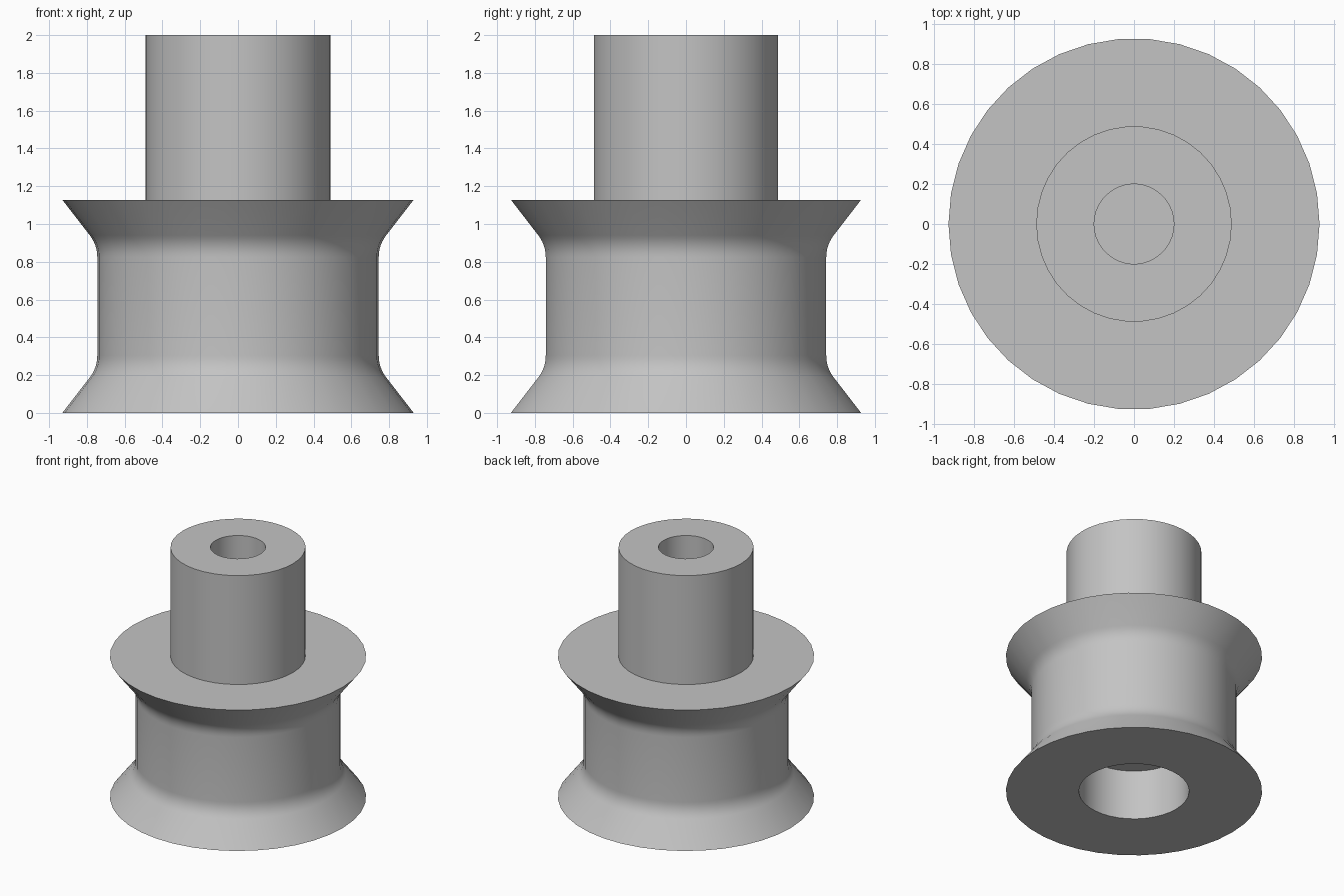
import bpy
import bmesh
from math import cos, sin, tau, radians
from mathutils import Vector

SIDES = 38

cube = bpy.data.objects.get("Cube")
if cube:
    bpy.data.objects.remove(cube, do_unlink=True)

grey = bpy.data.materials.new("plain grey")
grey.use_nodes = True
colour = (0.55, 0.55, 0.55, 1)
grey.diffuse_color = colour
grey.node_tree.nodes["Principled BSDF"].inputs["Base Color"].default_value = colour


def fillet(start, corner, end, length, steps=6):
    """Points of a rounded corner that is tangent to both legs."""
    start, corner, end = Vector(start), Vector(corner), Vector(end)
    a = corner + (start - corner).normalized() * length
    b = corner + (end - corner).normalized() * length
    points = []
    for i in range(steps + 1):
        t = i / steps
        points.append(a * (1 - t) ** 2 + corner * 2 * t * (1 - t) + b * t ** 2)
    return points


def lathe(name, profile, cap_start=False, cap_end=False):
    """Turn a (radius, height) profile about the z axis."""
    bm = bmesh.new()
    rings = [[bm.verts.new((r * cos(tau * i / SIDES), r * sin(tau * i / SIDES), z))
              for i in range(SIDES)] for r, z in profile]
    for low, high in zip(rings, rings[1:]):
        for i in range(SIDES):
            j = (i + 1) % SIDES
            bm.faces.new((low[i], low[j], high[j], high[i]))
    if cap_start:
        bm.faces.new(rings[0][::-1])
    if cap_end:
        bm.faces.new(rings[-1])
    mesh = bpy.data.meshes.new(name)
    bm.to_mesh(mesh)
    bm.free()
    mesh.materials.append(grey)
    obj = bpy.data.objects.new(name, mesh)
    bpy.context.collection.objects.link(obj)
    bpy.ops.object.select_all(action='DESELECT')
    obj.select_set(True)
    bpy.context.view_layer.objects.active = obj
    bpy.ops.object.shade_smooth_by_angle(angle=radians(30))
    return obj


RIM, WAIST, STEM, BORE, SOCKET = 0.93, 0.745, 0.49, 0.2, 0.4
TOP, FLARE = 1.128, 0.239

# Flared spool with a blind socket in its underside
lower = fillet((RIM, 0), (WAIST, FLARE), (WAIST, TOP / 2), 0.065)
upper = [(p.x, TOP - p.y) for p in reversed(lower)]
lathe("flared_spool",
      [(SOCKET, 0.4), (SOCKET, 0), (RIM, 0), *lower, *upper, (RIM, TOP), (STEM, TOP)],
      cap_start=True)

# Upright stem with a blind bore in its top
lathe("stem", [(STEM, TOP), (STEM, 2), (BORE, 2), (BORE, 1.5)], cap_end=True)
